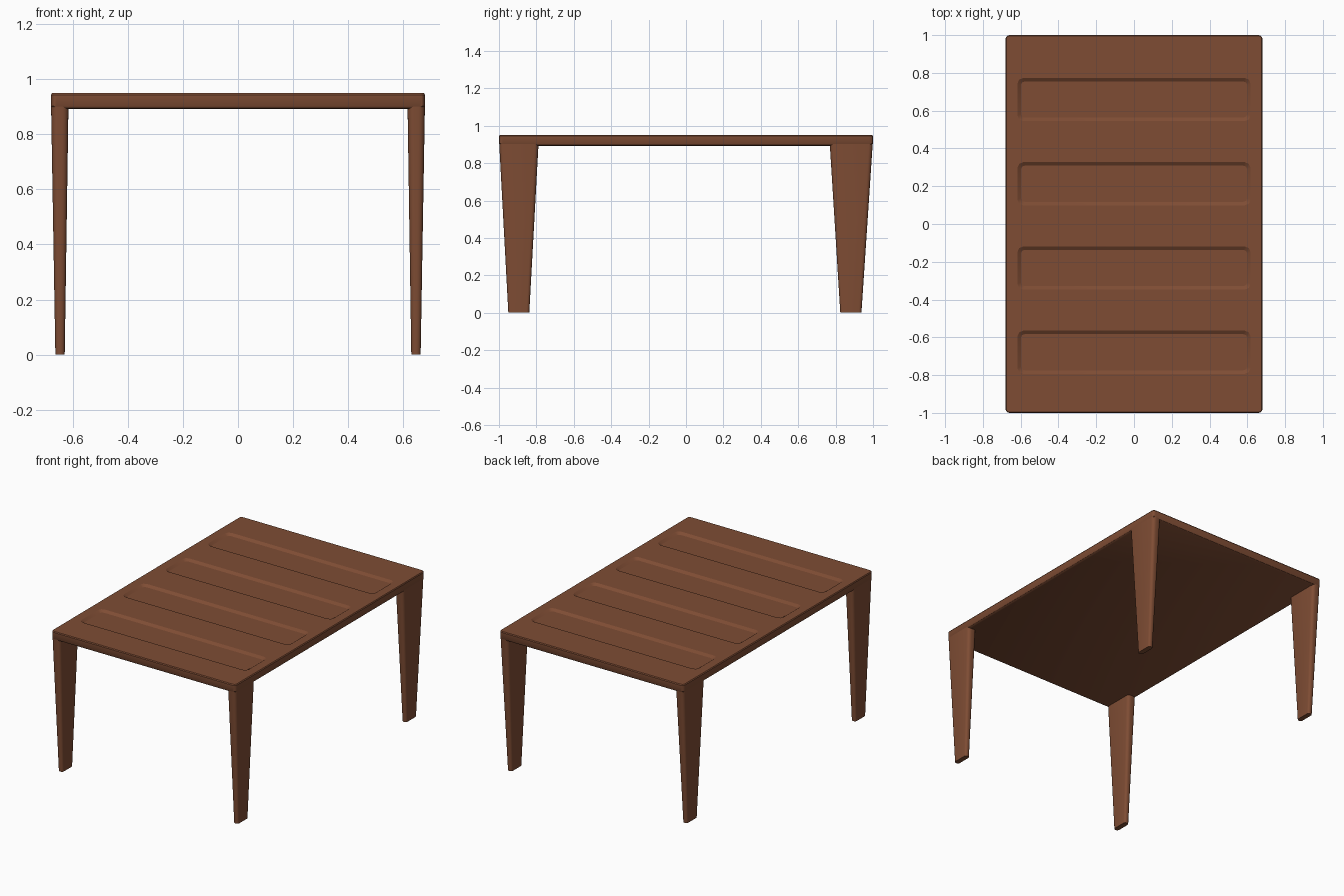
import bpy, bmesh, math

if "Cube" in bpy.data.objects:
    bpy.data.objects.remove(bpy.data.objects["Cube"])

wood = bpy.data.materials.new("brown wood")
wood.diffuse_color = (0.21, 0.073, 0.034, 1)
wood.use_nodes = True
wood.node_tree.nodes["Principled BSDF"].inputs["Base Color"].default_value = wood.diffuse_color


def ring_points(cx, cy, hx, hy, c, n=3):
    """Rectangle outline with rounded corners of radius c."""
    pts = []
    for k, (sx, sy) in enumerate([(1, 1), (-1, 1), (-1, -1), (1, -1)]):
        for i in range(n + 1):
            a = math.pi / 2 * (k + i / n)
            pts.append((cx + sx * (hx - c) + c * math.cos(a),
                        cy + sy * (hy - c) + c * math.sin(a)))
    return pts


def loft(name, rings, n=3):
    """Solid through rounded rectangles (z, cx, cy, hx, hy, radius)."""
    bm = bmesh.new()
    loops = [[bm.verts.new((x, y, r[0])) for x, y in ring_points(*r[1:], n=n)]
             for r in rings]
    for a, b in zip(loops, loops[1:]):
        for i in range(len(a)):
            j = (i + 1) % len(a)
            bm.faces.new((a[i], a[j], b[j], b[i]))
    bm.faces.new(loops[0][::-1])
    bm.faces.new(loops[-1])
    me = bpy.data.meshes.new(name)
    bm.to_mesh(me)
    bm.free()
    ob = bpy.data.objects.new(name, me)
    bpy.context.collection.objects.link(ob)
    me.materials.append(wood)
    return ob


def smooth(ob, angle):
    bpy.ops.object.select_all(action='DESELECT')
    ob.select_set(True)
    bpy.context.view_layer.objects.active = ob
    bpy.ops.object.shade_smooth_by_angle(angle=math.radians(angle))


# Table top slab with softened edges
top = loft("table_top", [
    (0.892, 0, 0, 0.667, 0.987, 0.012),
    (0.897, 0, 0, 0.676, 0.996, 0.018),
    (0.904, 0, 0, 0.68, 1.0, 0.02),
    (0.944, 0, 0, 0.68, 1.0, 0.02),
    (0.95, 0, 0, 0.676, 0.996, 0.018)])

# Four shallow recessed panels across the top
for i in range(4):
    y = -0.679 + 0.446 * i
    cutter = loft(f"recess_cutter_{i + 1}", [
        (0.937, 0, y, 0.599, 0.096, 0.02),
        (0.95, 0, y, 0.617, 0.114, 0.03),
        (0.97, 0, y, 0.617, 0.114, 0.03)], n=2)
    cutter.hide_render = True
    cutter.hide_set(True)
    mod = top.modifiers.new("recess", 'BOOLEAN')
    mod.operation = 'DIFFERENCE'
    mod.solver = 'EXACT'
    mod.object = cutter
bpy.context.view_layer.objects.active = top
for mod in list(top.modifiers):
    bpy.ops.object.modifier_apply(modifier=mod.name)
for ob in list(bpy.data.objects):
    if ob.name.startswith("recess_cutter"):
        bpy.data.objects.remove(ob)
smooth(top, 30)

# Tapered blade legs: (label, foot y range, top y range)
for label, f0, f1, t0, t1 in [("front", -0.95, -0.838, -1.0, -0.787),
                              ("back", 0.825, 0.938, 0.767, 1.0)]:
    for side, sx in (("left", -1), ("right", 1)):
        leg = loft(f"{label}_{side}_leg", [
            (0.0, sx * 0.647, (f0 + f1) / 2, 0.017, (f1 - f0) / 2, 0.015),
            (0.93, sx * 0.648, (t0 + t1) / 2, 0.032, (t1 - t0) / 2, 0.022)], n=4)
        smooth(leg, 40)
